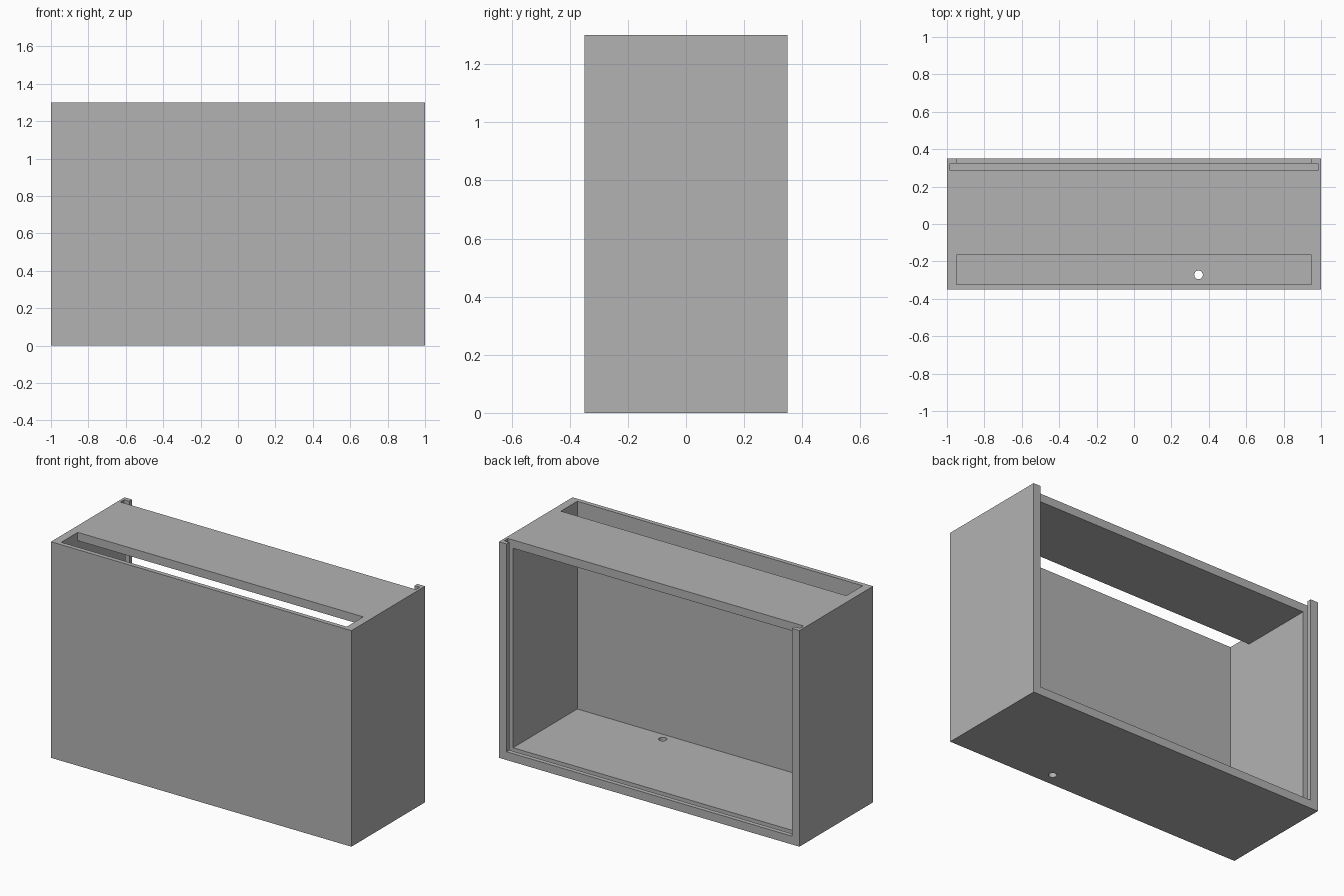
import bpy
import bmesh

default = bpy.data.objects.get("Cube")
if default:
    bpy.data.objects.remove(default, do_unlink=True)

# Overall size and wall dimensions
W, D, H = 1.0, 0.35, 1.3
WALL, FRONT, FLOOR = 0.05, 0.027, 0.05
INNER = W - WALL
FRONT_IN = -D + FRONT
GROOVE_Y = (0.287, 0.323)
GROOVE_DEPTH = 0.034

grey = bpy.data.materials.new("plain grey")
grey.use_nodes = True
colour = (0.45, 0.45, 0.45, 1)
grey.diffuse_color = colour
grey.node_tree.nodes["Principled BSDF"].inputs["Base Color"].default_value = colour


def add_object(name, bm):
    mesh = bpy.data.meshes.new(name)
    bm.to_mesh(mesh)
    bm.free()
    mesh.materials.append(grey)
    obj = bpy.data.objects.new(name, mesh)
    bpy.context.collection.objects.link(obj)
    return obj


def box(name, half_x, ys, zs):
    bm = bmesh.new()
    bmesh.ops.create_cube(bm, size=1)
    for v in bm.verts:
        v.co.x *= 2 * half_x
        v.co.y = ys[v.co.y > 0]
        v.co.z = zs[v.co.z > 0]
    return add_object(name, bm)


def cylinder(name, radius, x, y, depth):
    bm = bmesh.new()
    bmesh.ops.create_cone(bm, cap_ends=True, segments=32,
                          radius1=radius, radius2=radius, depth=depth)
    bmesh.ops.translate(bm, verts=bm.verts, vec=(x, y, 0))
    return add_object(name, bm)


# Solid case, then every opening as a cutter
case = box("case", W, (-D, D), (0, H))
cutters = [
    box("interior_cutter", INNER, (FRONT_IN, D + 0.1), (FLOOR, H - WALL)),
    box("top_slot_cutter", INNER, (FRONT_IN, -0.167), (H - 0.1, H + 0.1)),
    box("back_opening_cutter", INNER, (0.3, D + 0.1), (FLOOR, H + 0.1)),
    box("panel_groove_cutter", INNER + GROOVE_DEPTH, GROOVE_Y,
        (FLOOR - GROOVE_DEPTH, H + 0.1)),
    cylinder("cable_hole_cutter", 0.023, 0.345, -0.272, 0.3),
]
for cutter in cutters:
    cutter.hide_render = True
    mod = case.modifiers.new(cutter.name, "BOOLEAN")
    mod.operation = "DIFFERENCE"
    mod.solver = "EXACT"
    mod.object = cutter

# Bake the cuts and drop the cutters
graph = bpy.context.evaluated_depsgraph_get()
baked = bpy.data.meshes.new_from_object(case.evaluated_get(graph))
case.modifiers.clear()
case.data = baked
for cutter in cutters:
    bpy.data.objects.remove(cutter, do_unlink=True)

# Smooth only the wall of the round hole
bpy.context.view_layer.objects.active = case
case.select_set(True)
bpy.ops.object.shade_smooth_by_angle()
